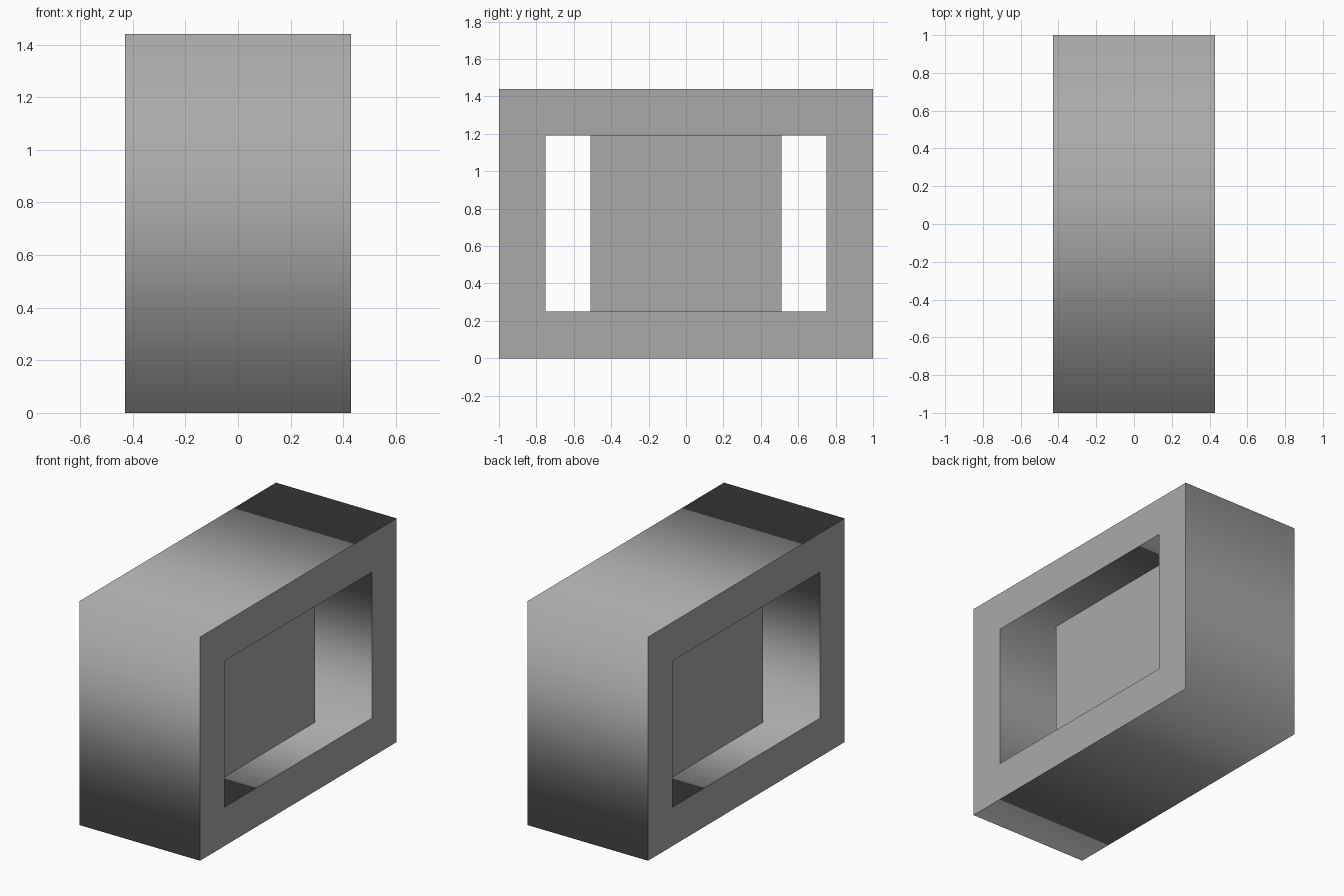
import bpy

# Remove the default object
cube = bpy.data.objects.get("Cube")
if cube:
    bpy.data.objects.remove(cube, do_unlink=True)

# One plain grey
GREY = (0.4, 0.4, 0.4, 1.0)
grey = bpy.data.materials.new("grey")
grey.diffuse_color = GREY
grey.use_nodes = True
grey.node_tree.nodes["Principled BSDF"].inputs["Base Color"].default_value = GREY

HALF_WIDTH = 0.43
HEIGHT = 1.44
OPEN_Y, OPEN_BOTTOM, OPEN_TOP = 0.75, 0.25, 1.19


def prism(name, loops, half_x):
    """Extrude a y-z profile (outer loop, then holes) along x, centred."""
    curve = bpy.data.curves.new(name, "CURVE")
    curve.dimensions = "2D"
    curve.fill_mode = "BOTH"
    curve.extrude = half_x
    for y, low, high in loops:
        spline = curve.splines.new("POLY")
        corners = [(-y, low), (y, low), (y, high), (-y, high)]
        spline.points.add(len(corners) - 1)
        for point, (u, v) in zip(spline.points, corners):
            point.co = (u, v, 0, 1)
        spline.use_cyclic_u = True
    temp = bpy.data.objects.new(name + "_profile", curve)
    bpy.context.collection.objects.link(temp)
    bpy.context.view_layer.update()
    mesh = bpy.data.meshes.new_from_object(temp)
    bpy.data.objects.remove(temp, do_unlink=True)
    # Stand the profile up: u -> y, v -> z, extrusion -> x
    for vert in mesh.vertices:
        u, v, w = vert.co
        vert.co = (w, u, v)
    mesh.name = name
    mesh.materials.clear()
    mesh.materials.append(grey)
    obj = bpy.data.objects.new(name, mesh)
    bpy.context.collection.objects.link(obj)
    return obj


# Rectangular outer frame, open through both sides
prism("outer_frame", [(1.0, 0.0, HEIGHT), (OPEN_Y, OPEN_BOTTOM, OPEN_TOP)], HALF_WIDTH)

# Recessed central block joining the bottom and top of the frame
prism("centre_block", [(0.51, OPEN_BOTTOM, OPEN_TOP)], 0.19)
